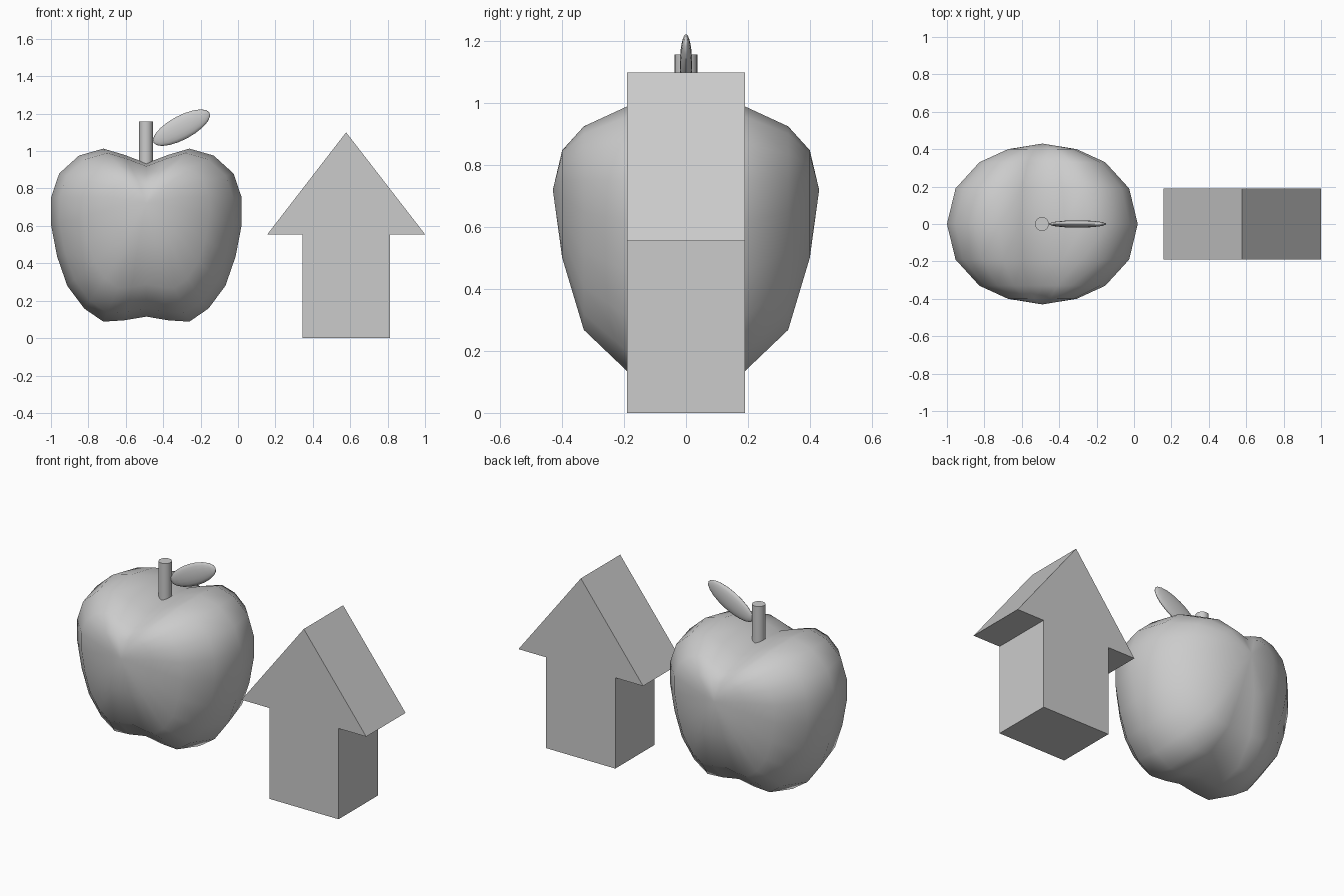
import bpy, bmesh
from math import radians
from mathutils import Matrix

if "Cube" in bpy.data.objects:
    bpy.data.objects.remove(bpy.data.objects["Cube"])


def finish(name, bm, smooth=None):
    bmesh.ops.recalc_face_normals(bm, faces=bm.faces)
    mesh = bpy.data.meshes.new(name)
    bm.to_mesh(mesh)
    bm.free()
    ob = bpy.data.objects.new(name, mesh)
    bpy.context.collection.objects.link(ob)
    if smooth:
        bpy.ops.object.select_all(action='DESELECT')
        ob.select_set(True)
        bpy.context.view_layer.objects.active = ob
        bpy.ops.object.shade_smooth_by_angle(angle=radians(smooth))
    return ob


# apple: mirrored front outline, inflated in depth towards a front and a back pole
CX, CZ = -0.49, 0.755
half = [(0, .935), (.118, .98), (.23, 1.013), (.36, .976), (.466, .88), (.51, .751),
        (.51, .607), (.477, .436), (.423, .28), (.332, .158), (.23, .088), (.118, .095), (0, .115)]
outline = half + [(-x, z) for x, z in half[-2:0:-1]]
depth = [(0, 1, 1), (.19, .91, .93), (.33, .66, .73), (.40, .36, .38)]  # y, scale, lower scale
layers = [(-y, s, b) for y, s, b in depth[:0:-1]] + depth

bm = bmesh.new()
rings = [[bm.verts.new((CX + x * s, y, CZ + (z - CZ) * (s if z > CZ else b)))
          for x, z in outline] for y, s, b in layers]
n = len(outline)
for r0, r1 in zip(rings, rings[1:]):
    for i in range(n):
        j = (i + 1) % n
        bm.faces.new((r0[i], r0[j], r1[j], r1[i]))
for ring, y in ((rings[0], -.43), (rings[-1], .43)):
    pole = bm.verts.new((CX, y, .72))
    for i in range(n):
        bm.faces.new((ring[i], ring[(i + 1) % n], pole))
finish("apple_body", bm, 60)

# stem
bm = bmesh.new()
bmesh.ops.create_cone(bm, cap_ends=True, segments=20, radius1=.037, radius2=.037,
                      depth=.26, matrix=Matrix.Translation((-.492, 0, 1.028)))
finish("apple_stem", bm, 40)

# leaf: flattened sphere, tilted up
bm = bmesh.new()
bmesh.ops.create_uvsphere(
    bm, u_segments=16, v_segments=10, radius=1,
    matrix=Matrix.Translation((-.302, 0, 1.125)) @ Matrix.Rotation(radians(-28), 4, 'Y')
    @ Matrix.Diagonal((.17, .02, .064, 1)) @ Matrix.Rotation(radians(90), 4, 'Y'))
finish("apple_leaf", bm, 60)

# house: arrow-shaped profile extruded in depth
side = [(.578, 1.1), (1.0, .555), (.813, .555), (.813, 0)]
left = [(.345, 0), (.345, .555), (.157, .555)]
bm = bmesh.new()
face = bm.faces.new([bm.verts.new((x, -.19, z)) for x, z in side + left])
ext = bmesh.ops.extrude_face_region(bm, geom=[face], use_keep_orig=True)
bmesh.ops.translate(bm, vec=(0, .38, 0),
                    verts=[g for g in ext["geom"] if isinstance(g, bmesh.types.BMVert)])
finish("house_block", bm)
